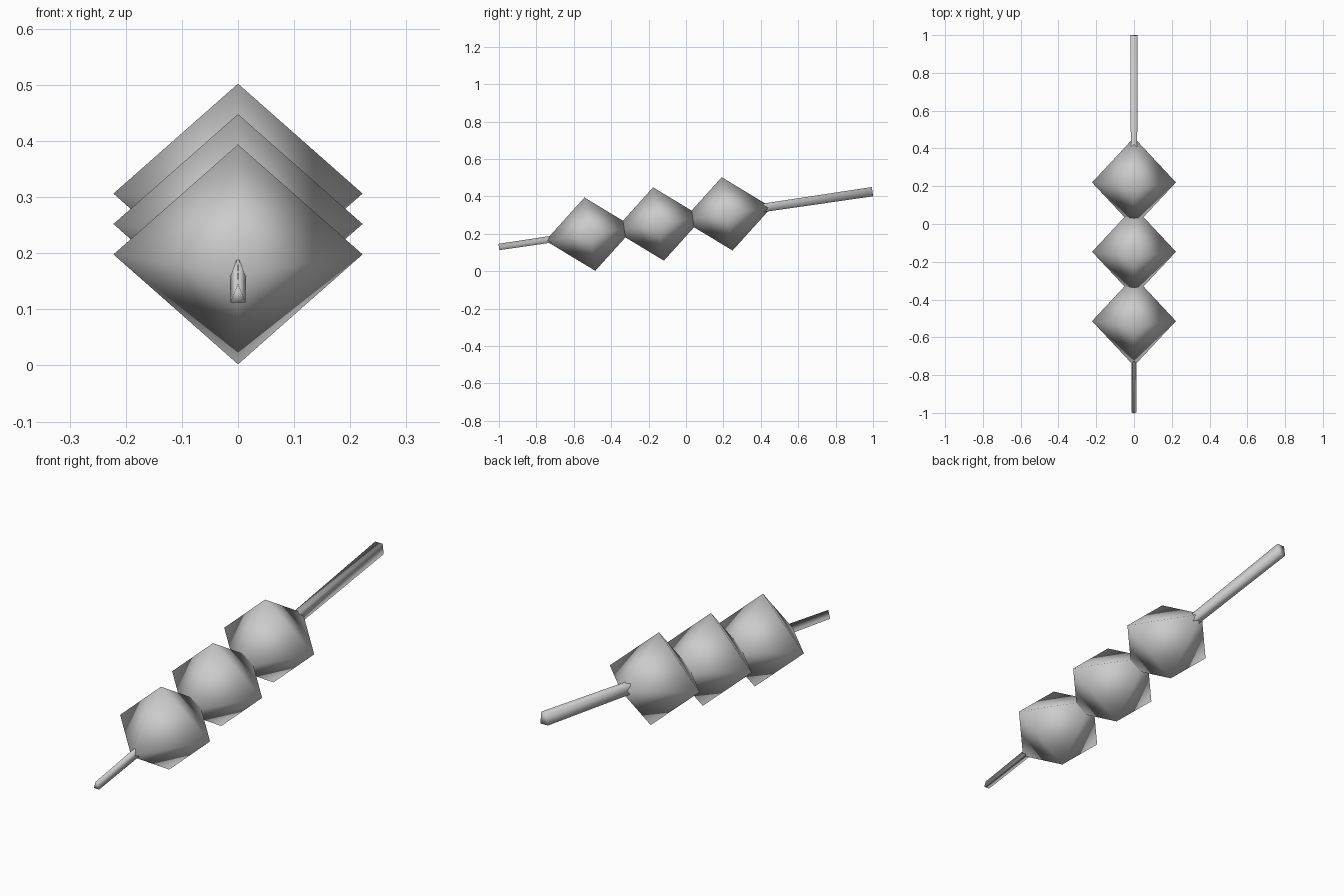
import bpy, bmesh, math
from mathutils import Matrix, Vector

cube = bpy.data.objects.get("Cube")
if cube:
    bpy.data.objects.remove(cube, do_unlink=True)

# One plain grey for everything
grey = bpy.data.materials.new("plain_grey")
grey.use_nodes = True
grey.diffuse_color = (0.6, 0.6, 0.6, 1)
grey.node_tree.nodes["Principled BSDF"].inputs["Base Color"].default_value = (0.6, 0.6, 0.6, 1)

# The skewer axis runs along local y, tilted up towards the back
FRAME = Matrix.Translation((0, -0.147, 0.252)) @ Matrix.Rotation(math.radians(8.4), 4, "X")


def hull_object(name, points):
    """Smooth-shaded convex solid around a few corner points, placed on the axis."""
    bm = bmesh.new()
    for p in points:
        bm.verts.new(p)
    bmesh.ops.convex_hull(bm, input=bm.verts[:])
    bmesh.ops.recalc_face_normals(bm, faces=bm.faces[:])
    for f in bm.faces:
        f.smooth = True
    bm.transform(FRAME)
    mesh = bpy.data.meshes.new(name)
    bm.to_mesh(mesh)
    bm.free()
    mesh.materials.append(grey)
    obj = bpy.data.objects.new(name, mesh)
    bpy.context.collection.objects.link(obj)
    return obj


# Three eight-sided dumplings, overlapping at their tips
RADII = Vector((0.222, 0.24, 0.198))
for place, offset in (("front", -0.371), ("middle", 0), ("back", 0.371)):
    corners = []
    for axis in range(3):
        for sign in (-1, 1):
            p = Vector((0, offset, 0))
            p[axis] += sign * RADII[axis]
            corners.append(p)
    hull_object(place + "_dumpling", corners)

# Stick: three-cornered at the front, widening to a rectangle at the back
front, back = -0.862, 1.157
stick = [(0, front, 0.02)]
for side in (-1, 1):
    stick += [(side * 0.0134, front, -0.014),
              (side * 0.0185, back, -0.021),
              (side * 0.0185, back, 0.029)]
hull_object("stick", stick)
